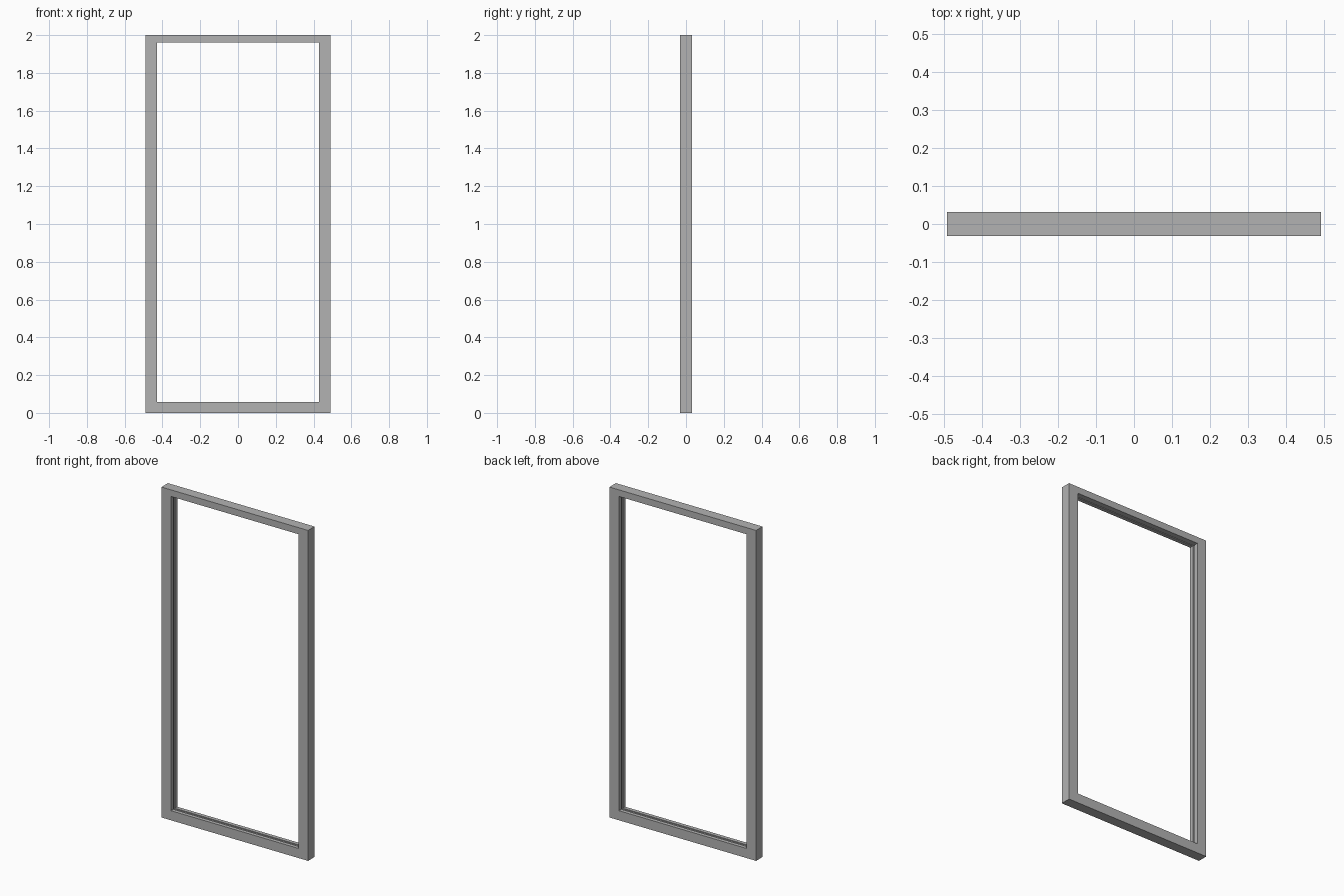
import bpy
import bmesh
from mathutils import Vector

cube = bpy.data.objects.get("Cube")
if cube:
    bpy.data.objects.remove(cube, do_unlink=True)

# One plain grey for the whole frame
grey = bpy.data.materials.new("frame_grey")
grey.use_nodes = True
colour = (0.45, 0.45, 0.45, 1)
grey.diffuse_color = colour
grey.node_tree.nodes["Principled BSDF"].inputs["Base Color"].default_value = colour


def rectangle(half_width, bottom, top):
    return [Vector((-half_width, 0, bottom)), Vector((half_width, 0, bottom)),
            Vector((half_width, 0, top)), Vector((-half_width, 0, top))]


outer = rectangle(0.491, 0, 2)
inner = rectangle(0.428, 0.058, 1.96)
depth = 0.031    # half the thickness of the frame
groove = 0.008   # half the width of the shallow channel

# Cross-section: (share of the way to the opening, y)
profile = [(0, -depth), (1, -depth), (1, -groove), (0.9, -groove),
           (0.9, groove), (1, groove), (1, depth), (0, depth)]

# Mitred members swept between neighbouring corners
names = ["bottom_rail", "left_jamb", "top_rail", "right_jamb"]
for i, name in enumerate(names):
    bm = bmesh.new()
    ends = []
    for corner in (i, (i + 1) % 4):
        ends.append([bm.verts.new(outer[corner].lerp(inner[corner], t) + Vector((0, y, 0)))
                     for t, y in profile])
    first, last = ends
    for k in range(len(profile)):
        n = (k + 1) % len(profile)
        bm.faces.new((first[k], first[n], last[n], last[k]))
    bmesh.ops.recalc_face_normals(bm, faces=bm.faces)
    # Open mitre ends meet the next member, so check that faces point outwards
    bm.faces.ensure_lookup_table()
    if bm.faces[0].normal.y > 0:
        bmesh.ops.reverse_faces(bm, faces=bm.faces)
    mesh = bpy.data.meshes.new(name)
    bm.to_mesh(mesh)
    bm.free()
    mesh.materials.append(grey)
    bpy.context.collection.objects.link(bpy.data.objects.new(name, mesh))
